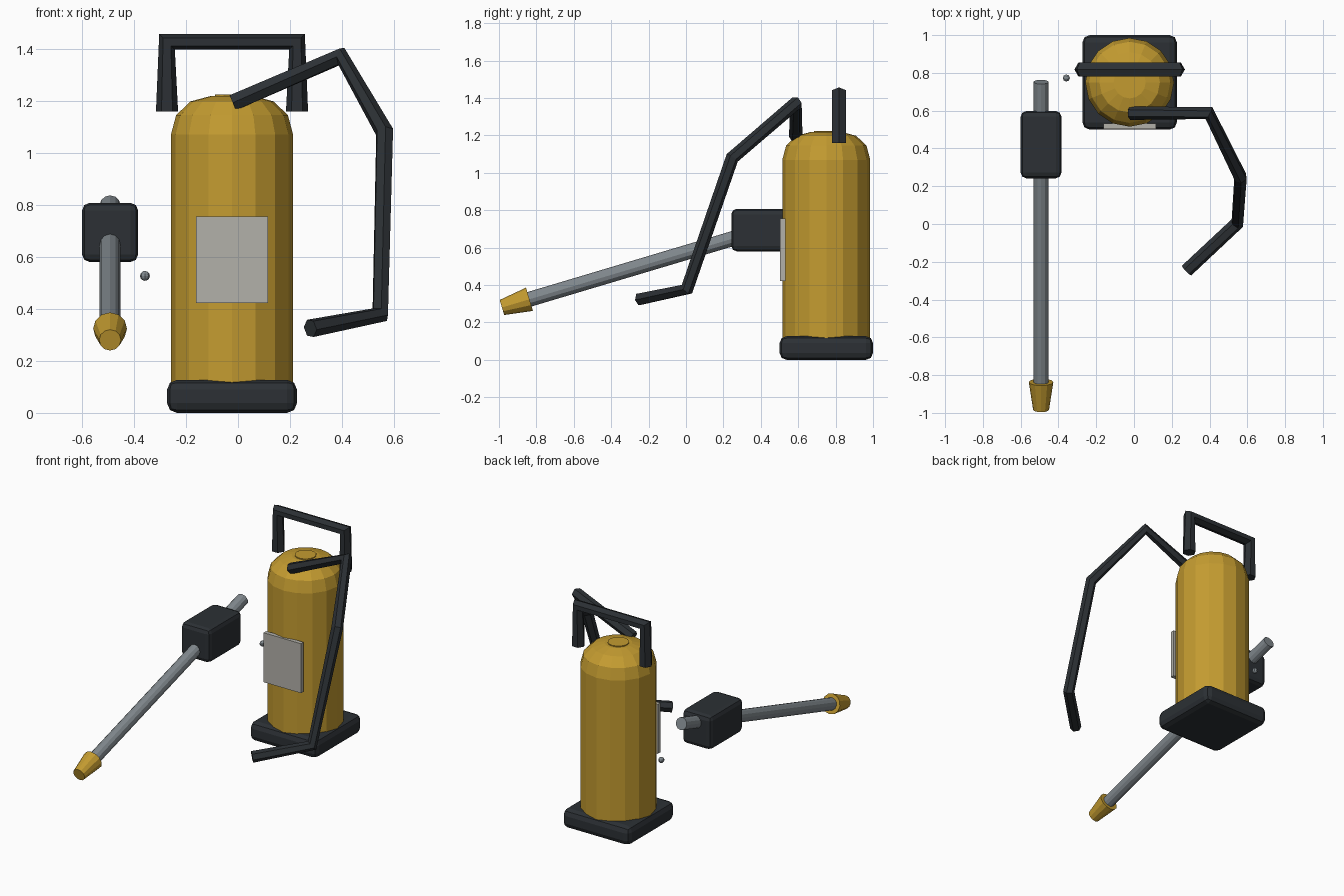
import bpy, bmesh, math
from mathutils import Vector

if "Cube" in bpy.data.objects:
    bpy.data.objects.remove(bpy.data.objects["Cube"])


def material(name, rgb):
    m = bpy.data.materials.new(name)
    m.diffuse_color = (*rgb, 1)
    m.use_nodes = True
    m.node_tree.nodes["Principled BSDF"].inputs["Base Color"].default_value = m.diffuse_color
    return m


YELLOW = material("yellow_paint", (0.55, 0.33, 0.03))
BLACK = material("black_rubber", (0.025, 0.03, 0.035))
STEEL = material("steel", (0.22, 0.25, 0.27))
PALE = material("pale_plate", (0.45, 0.44, 0.40))


def finish(name, bm, mat):
    bmesh.ops.recalc_face_normals(bm, faces=bm.faces)
    me = bpy.data.meshes.new(name)
    bm.to_mesh(me)
    bm.free()
    me.materials.append(mat)
    ob = bpy.data.objects.new(name, me)
    bpy.context.collection.objects.link(ob)
    return ob


def box(name, lo, hi, mat, bevel=0):
    lo, hi = Vector(lo), Vector(hi)
    bm = bmesh.new()
    bmesh.ops.create_cube(bm, size=1)
    bmesh.ops.scale(bm, vec=hi - lo, verts=bm.verts)
    bmesh.ops.translate(bm, vec=(lo + hi) / 2, verts=bm.verts)
    ob = finish(name, bm, mat)
    if bevel:
        mod = ob.modifiers.new("bevel", 'BEVEL')
        mod.width, mod.segments = bevel, 2
    return ob


def loft(name, rings, mat):
    """Skin a list of equal rings of points and cap both ends."""
    bm = bmesh.new()
    vs = [[bm.verts.new(p) for p in ring] for ring in rings]
    n = len(vs[0])
    for a, b in zip(vs, vs[1:]):
        for i in range(n):
            j = (i + 1) % n
            bm.faces.new((a[i], a[j], b[j], b[i]))
    bm.faces.new(vs[0])
    bm.faces.new(vs[-1])
    return finish(name, bm, mat)


def ring(centre, axis, normal, radius, sides):
    side = axis.cross(normal).normalized()
    up = side.cross(axis).normalized()
    return [centre + radius * (math.cos(t) * up + math.sin(t) * side)
            for t in (2 * math.pi * i / sides for i in range(sides))]


def tube(name, points, radii, normal, sides, mat):
    """Sweep a polygon along a path, with unscaled rings at the bends."""
    pts = [Vector(p) for p in points]
    dirs = [(b - a).normalized() for a, b in zip(pts, pts[1:])]
    axes = [dirs[0]] + [(a + b).normalized() for a, b in zip(dirs, dirs[1:])] + [dirs[-1]]
    normal, rings = Vector(normal), []
    for i, (p, axis) in enumerate(zip(pts, axes)):
        if i:
            normal = axes[i - 1].rotation_difference(axis) @ normal
        rings.append(ring(p, axis, normal, radii[i], sides))
    return loft(name, rings, mat)


# Tank with domed shoulder, standing on a rubber base
CX, CY = -0.023, 0.75
box("base", (CX - 0.25, CY - 0.25, 0), (CX + 0.25, CY + 0.25, 0.127), BLACK, 0.038)
profile = [(0.235, 0.07), (0.235, 1.07), (0.215, 1.145), (0.16, 1.198), (0.085, 1.218)]
tube("tank", [(CX, CY, z) for r, z in profile], [r for r, z in profile],
     (1, 0, 0), 16, YELLOW)
tube("tank_cap", [(CX, CY, 1.19), (CX, CY, 1.224)], [0.066] * 2, (1, 0, 0), 16, YELLOW)
box("label_plate", (-0.162, 0.503, 0.423), (0.116, 0.531, 0.755), PALE)

# Carrying handle
tube("carry_handle",
     [(CX - 0.25, 0.818, 1.16), (CX - 0.25, 0.818, 1.427),
      (CX + 0.25, 0.818, 1.427), (CX + 0.25, 0.818, 1.16)],
     [0.0425] * 4, (1, 0, 0), 6, BLACK)

# Hose
tube("hose",
     [(-0.02, 0.587, 1.193), (0.397, 0.587, 1.372), (0.564, 0.247, 1.08),
      (0.547, 0.005, 0.378), (0.278, -0.247, 0.325)],
     [0.036] * 5, (0, 1, 0), 6, BLACK)

# Spray lance with grip and nozzle
LX, SLOPE = -0.492, 0.2985


def on_lance(y):
    return (LX, y, 0.644 + SLOPE * (y - 0.235))


tube("lance", [on_lance(-0.86), on_lance(0.752)], [0.04] * 2, (1, 0, 0), 12, STEEL)
tube("nozzle", [on_lance(-0.984), on_lance(-0.837)], [0.042, 0.065], (1, 0, 0), 12, YELLOW)
box("grip", (-0.6, 0.242, 0.58), (-0.384, 0.598, 0.808), BLACK, 0.03)

# Small valve knob
bm = bmesh.new()
bmesh.ops.create_uvsphere(bm, u_segments=8, v_segments=6, radius=0.019)
bmesh.ops.translate(bm, vec=(-0.358, 0.773, 0.527), verts=bm.verts)
finish("valve_knob", bm, STEEL)
